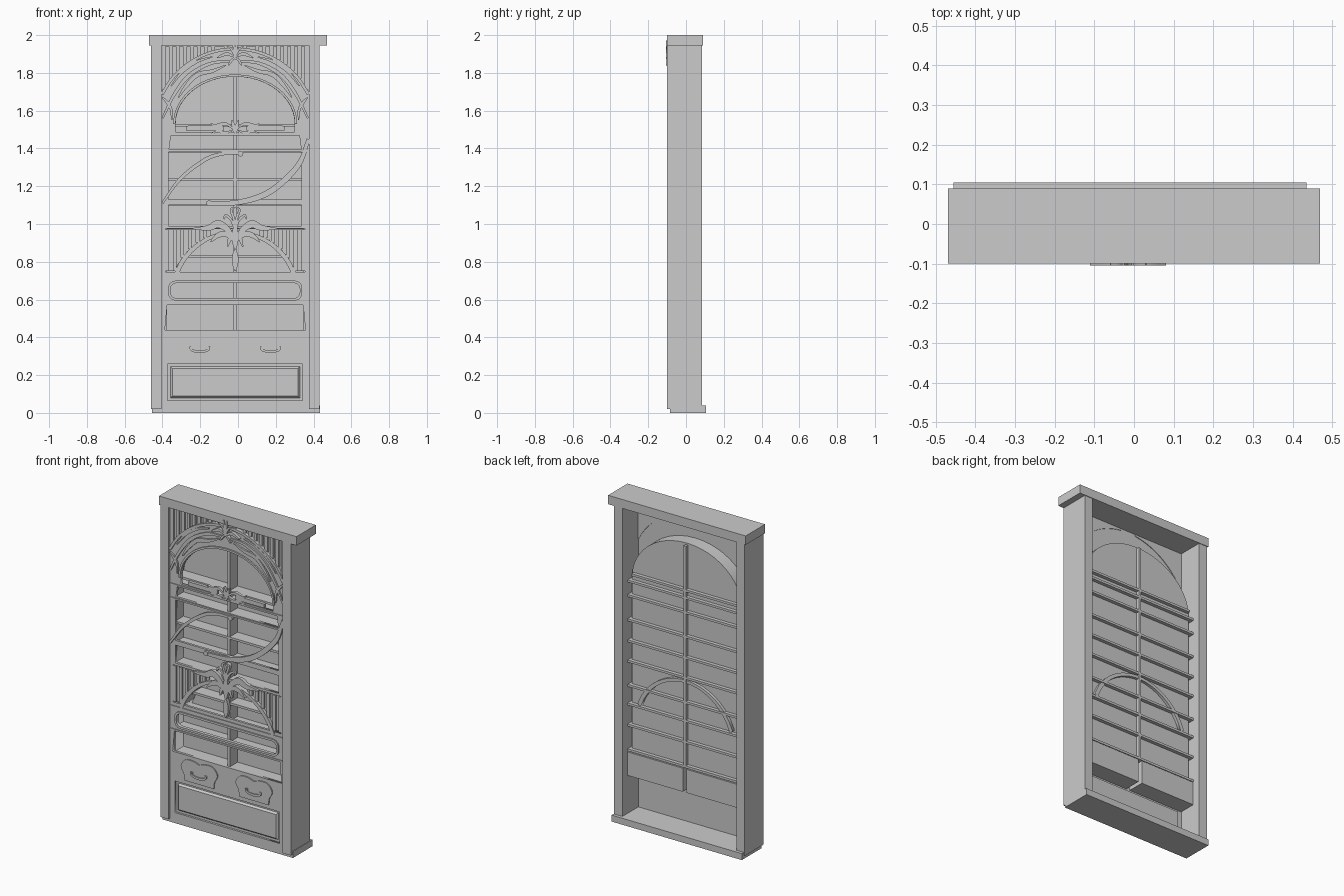
import bpy, bmesh, math
from mathutils import Vector

if "Cube" in bpy.data.objects:
    bpy.data.objects.remove(bpy.data.objects["Cube"])

C = -0.015          # centre line of the carcass
FRONT = -0.085      # face of the front panel


def box(name, x0, x1, y0, y1, z0, z1, taper=0):
    """Box; taper pulls the front face in on all sides."""
    bm = bmesh.new()
    bmesh.ops.create_cube(bm, size=1)
    for v in bm.verts:
        t = taper if v.co.y < 0 else 0
        v.co = ((x0 + x1) / 2 + v.co.x * (x1 - x0 - 2 * t), (y0 + y1) / 2 + v.co.y * (y1 - y0),
                (z0 + z1) / 2 + v.co.z * (z1 - z0 - 2 * t))
    return finish(name, bm)


def finish(name, bm):
    bmesh.ops.recalc_face_normals(bm, faces=bm.faces)
    me = bpy.data.meshes.new(name)
    bm.to_mesh(me)
    bm.free()
    ob = bpy.data.objects.new(name, me)
    bpy.context.collection.objects.link(ob)
    return ob


def plate(name, loops, y0, y1):
    """Flat board in the xz plane; the first loop is the outline, others are holes."""
    cu = bpy.data.curves.new(name, 'CURVE')
    cu.dimensions, cu.fill_mode, cu.extrude = '2D', 'BOTH', (y1 - y0) / 2
    for loop in loops:
        sp = cu.splines.new('POLY')
        sp.points.add(len(loop) - 1)
        for p, (u, z) in zip(sp.points, loop):
            p.co = (u + C, z, 0, 1)
        sp.use_cyclic_u = True
    tmp = bpy.data.objects.new(name + "_curve", cu)
    bpy.context.collection.objects.link(tmp)
    bpy.context.view_layer.update()
    me = bpy.data.meshes.new_from_object(tmp.evaluated_get(bpy.context.evaluated_depsgraph_get()))
    bpy.data.objects.remove(tmp)
    for v in me.vertices:
        x, z, d = v.co
        v.co = (x, (y0 + y1) / 2 - d, z)
    ob = bpy.data.objects.new(name, me)
    bpy.context.collection.objects.link(ob)
    return ob


def smooth(pts, n=6):
    """Catmull-Rom curve through the points."""
    P = [Vector(p) for p in pts]
    P = [2 * P[0] - P[1]] + P + [2 * P[-1] - P[-2]]
    out = []
    for a, b, c, d in zip(P, P[1:], P[2:], P[3:]):
        for i in range(n):
            t = i / n
            out.append(0.5 * (2 * b + (c - a) * t + (2 * a - 5 * b + 4 * c - d) * t * t
                              + (3 * b - a - 3 * c + d) * t ** 3))
    return out + [P[-2]]


def ribbons(name, strokes, y0, y1, sides=(1, -1)):
    """Carved strokes (points, end width, middle width) with a box section."""
    bm = bmesh.new()
    for pts, we, wm in strokes:
        for s in sides:
            line = smooth([(s * u, z) for u, z in pts])
            rows = []
            for i, p in enumerate(line):
                t = (line[min(i + 1, len(line) - 1)] - line[max(i - 1, 0)]).normalized()
                w = we + (wm - we) * math.sin(math.pi * i / (len(line) - 1))
                n = Vector((-t.y, t.x)) * w
                a, b = p + n, p - n
                rows.append([bm.verts.new((q.x + C, y, q.y)) for q, y in
                             ((a, y1), (a, y0), (b, y0), (b, y1))])
            for r, q in zip(rows, rows[1:]):
                for k in range(4):
                    bm.faces.new((r[k], r[(k + 1) % 4], q[(k + 1) % 4], q[k]))
            bm.faces.new(rows[0])
            bm.faces.new(rows[-1][::-1])
    return finish(name, bm)


def rect(u, z0, z1, top=None):
    t = u if top is None else top
    return [(-u, z0), (u, z0), (t, z1), (-t, z1)]


def rounded(u, z0, z1, r):
    out = []
    for k, (cx, cz) in enumerate(((u - r, z1 - r), (r - u, z1 - r), (r - u, z0 + r), (u - r, z0 + r))):
        for i in range(7):
            a = math.pi / 2 * (k + i / 6)
            out.append((cx + r * math.cos(a), cz + r * math.sin(a)))
    return out


def arched(u, z0, zs, h, n=24):
    """Straight sides with a half-ellipse head."""
    return [(-u, z0), (u, z0)] + [(u * math.cos(math.pi * i / n), zs + h * math.sin(math.pi * i / n))
                                  for i in range(n + 1)]


def arc(u, peak, r, floor=0):
    return max(floor, peak - r + math.sqrt(max(0, r * r - u * u)))


def spandrel(s, u0, u1, top, peak, r, floor):
    us = [u0 + (u1 - u0) * i / 14 for i in range(15)]
    return [(s * u, arc(u, peak, r, floor)) for u in us] + [(s * u1, top), (s * u0, top)]


# carcass: cornice, base, posts
box("cornice", -0.47, 0.47, -0.1, 0.089, 1.945, 2.0)
box("base", -0.455, 0.435, -0.085, 0.105, 0, 0.04)
for side in (1, -1):
    a, b = sorted((C + side * 0.39, C + side * 0.446))
    box("side_post", a, b, -0.1, 0.085, 0.02, 1.947)

# front panel with all its openings
UP = (1.94, 1.935, 0.433, 1.69)       # upper spandrels
LOW = (0.97, 0.965, 0.345, 0.75)      # lower spandrels
holes = [rect(0.357, 0.065, 0.26), rect(0.372, 0.44, 0.57, 0.36), rounded(0.35, 0.6, 0.695, 0.035),
         rect(0.37, 0.745, 0.975), rect(0.352, 0.99, 1.1), rect(0.352, 1.13, 1.38),
         rect(0.35, 1.395, 1.468, 0.34), arched(0.315, 1.487, 1.53, 0.25)]
holes += [spandrel(s, 0.06, 0.385, *UP) for s in (1, -1)]
plate("front_panel", [rect(0.39, 0.03, 1.947)] + holes, FRONT, -0.07)

# slatted corners above both arches
for label, spec, u0, u1, n in (("upper", UP, 0.05, 0.388, 9), ("lower", LOW, 0.13, 0.37, 6)):
    for s in (1, -1):
        plate(label + "_corner_backing", [spandrel(s, u0, u1, *spec)], -0.072, -0.066)
        for i in range(n):
            u = u0 + 0.03 + (u1 - u0 - 0.04) * i / (n - 1)
            z0 = arc(u, *spec[1:])
            if spec[0] - z0 > 0.02:
                box(label + "_corner_slat", C + s * u - 0.01, C + s * u + 0.01, -0.084, -0.07, z0, spec[0])

# niche: back board, arched lining, centre divider
plate("back_board", [arched(0.37, 0.425, 1.5, 0.3)], 0.006, 0.012)
plate("niche_lining", [arched(0.375, 0.425, 1.5, 0.305), arched(0.362, 0.435, 1.5, 0.292)], -0.07, 0.012)
box("centre_divider", C - 0.008, C + 0.008, -0.07, 0.034, 0.43, 1.795)

# shelves
for z in (1.52, 1.475, 1.385, 1.235, 1.105, 0.98, 0.83, 0.715, 0.585, 0.432):
    u = 0.365 if z > 1.5 else 0.39
    box("shelf", C - u, C + u, -0.072, 0.034, z - 0.007, z + 0.007)

# lower arch, running through to the back
arch_out = [(0.325 * i / 12, arc(0.325 * i / 12, 0.965, 0.345)) for i in range(-12, 13)]
arch_in = [(u * 0.94, z - 0.018) for u, z in arch_out]
plate("lower_arch", [arch_out + arch_in[::-1]], -0.09, 0.03)

# ledges and the long slot moulding
for z in (0.577, 0.72, 1.387, 1.473):
    box("ledge", C - 0.39, C + 0.39, -0.09, -0.08, z - 0.005, z + 0.005)
plate("slot_moulding", [rounded(0.355, 0.595, 0.7, 0.04), rounded(0.342, 0.608, 0.687, 0.03)], -0.093, -0.072)

# bottom bevelled panel
box("bottom_panel_back", C - 0.36, C + 0.36, -0.072, -0.064, 0.062, 0.263)
box("bottom_panel_field", C - 0.345, C + 0.345, -0.083, -0.07, 0.077, 0.248, 0.012)

# drawers: boxes, shield fronts, handles
half = [(0, 0.405), (0.045, 0.418), (0.095, 0.413), (0.125, 0.37), (0.105, 0.325), (0.1, 0.285)]
for s in (1, -1):
    a, b = sorted((C + s * 0.012, C + s * 0.388))
    box("drawer_box", a, b, -0.071, 0.036, 0.275, 0.42)
    h = [tuple(p) for p in smooth(half, 5)]
    k = s * 0.187
    shield = [(u + k, z) for u, z in h] + [(k - u, z) for u, z in h[:0:-1]]
    plate("drawer_front", [shield], -0.092, -0.08)
    ribbons("drawer_handle", [([(k - 0.052, 0.352), (k - 0.042, 0.332), (k, 0.324), (k + 0.042, 0.332),
                                (k + 0.052, 0.352)], 0.004, 0.007)], -0.1, -0.094, (1,))
    for d in (-0.047, 0.047):
        box("handle_mount", C + k + d - 0.007, C + k + d + 0.007, -0.098, -0.086, 0.335, 0.352)
box("drawer_gap_strip", C - 0.003, C + 0.003, -0.087, -0.08, 0.27, 0.43)

# arch bands and vine carving of the head
rim = [(u, arc(u, 1.935, 0.433) - 0.008) for u in [0.388 * i / 8 for i in range(9)]]
inner = [(0.322 * math.sin(math.pi / 2 * i / 8), 1.53 + 0.256 * math.cos(math.pi / 2 * i / 8)) for i in range(9)]
ribbons("arch_bands", [(rim, 0.008, 0.008), (inner, 0.006, 0.006)], -0.094, -0.08)
ribbons("vine_carving", [
    ([(0.03, 1.86), (0.13, 1.85), (0.24, 1.79), (0.32, 1.69), (0.385, 1.56)], 0.005, 0.01),
    ([(0.05, 1.84), (0.12, 1.81), (0.2, 1.79), (0.26, 1.73), (0.3, 1.67)], 0.003, 0.012),
    ([(0.12, 1.885), (0.2, 1.86), (0.28, 1.805), (0.34, 1.73)], 0.003, 0.008),
    ([(0.385, 1.67), (0.365, 1.65), (0.34, 1.61), (0.335, 1.55)], 0.003, 0.008)], -0.095, -0.08)

# flower at the crown
ribbons("crown_flower", [
    ([(0, 1.87), (0.004, 1.92), (0.012, 1.97)], 0.003, 0.007),
    ([(0.005, 1.89), (0.02, 1.925), (0.045, 1.94)], 0.002, 0.006),
    ([(0.005, 1.885), (0.045, 1.9), (0.095, 1.88)], 0.003, 0.009),
    ([(0.005, 1.88), (0.02, 1.865), (0.035, 1.84)], 0.003, 0.007)], -0.105, -0.08)

# carved bar across the head opening
ribbons("carved_bar", [
    ([(0.06, 1.508), (0.16, 1.508), (0.26, 1.508)], 0.012, 0.013),
    ([(0, 1.475), (0.006, 1.51), (0.018, 1.55)], 0.003, 0.01),
    ([(0.005, 1.5), (0.05, 1.53), (0.1, 1.522), (0.13, 1.53)], 0.002, 0.009),
    ([(0.005, 1.5), (0.05, 1.483), (0.09, 1.49), (0.125, 1.48)], 0.002, 0.008)], -0.094, -0.076)

# sweeping whiplash bands
ribbons("left_whiplash", [([(-0.386, 1.11), (-0.29, 1.24), (-0.16, 1.34), (-0.06, 1.373), (0.035, 1.375)],
                           0.006, 0.01)], -0.096, -0.076, (1,))
ribbons("right_whiplash", [([(0.388, 1.45), (0.333, 1.31), (0.19, 1.175), (0.03, 1.117), (-0.148, 1.108)],
                            0.009, 0.016)], -0.096, -0.076, (1,))
for u, z in ((0.028, 1.372), (-0.138, 1.11)):
    plate("whiplash_knob", [[(u + 0.015 * math.cos(i * math.pi / 6), z + 0.015 * math.sin(i * math.pi / 6))
                             for i in range(12)]], -0.098, -0.076)

# large lily over the lower arch
ribbons("lily", [
    ([(0.005, 0.92), (0.04, 0.97), (0.09, 1.0), (0.14, 0.98), (0.225, 0.975)], 0.003, 0.02),
    ([(0.005, 0.91), (0.05, 0.945), (0.09, 0.94), (0.13, 0.905)], 0.003, 0.015),
    ([(0.005, 0.93), (0.028, 0.92), (0.04, 0.88)], 0.003, 0.01),
    ([(0, 0.96), (0.02, 1.02), (0.05, 1.045), (0.06, 1.025)], 0.003, 0.007),
    ([(0, 0.97), (0.008, 1.03), (0.022, 1.075), (0.002, 1.088)], 0.003, 0.007),
    ([(0, 1.0), (0, 0.93), (0, 0.87)], 0.006, 0.018),
    ([(0, 0.87), (0, 0.81), (0, 0.75)], 0.003, 0.018)], -0.1, -0.078)
